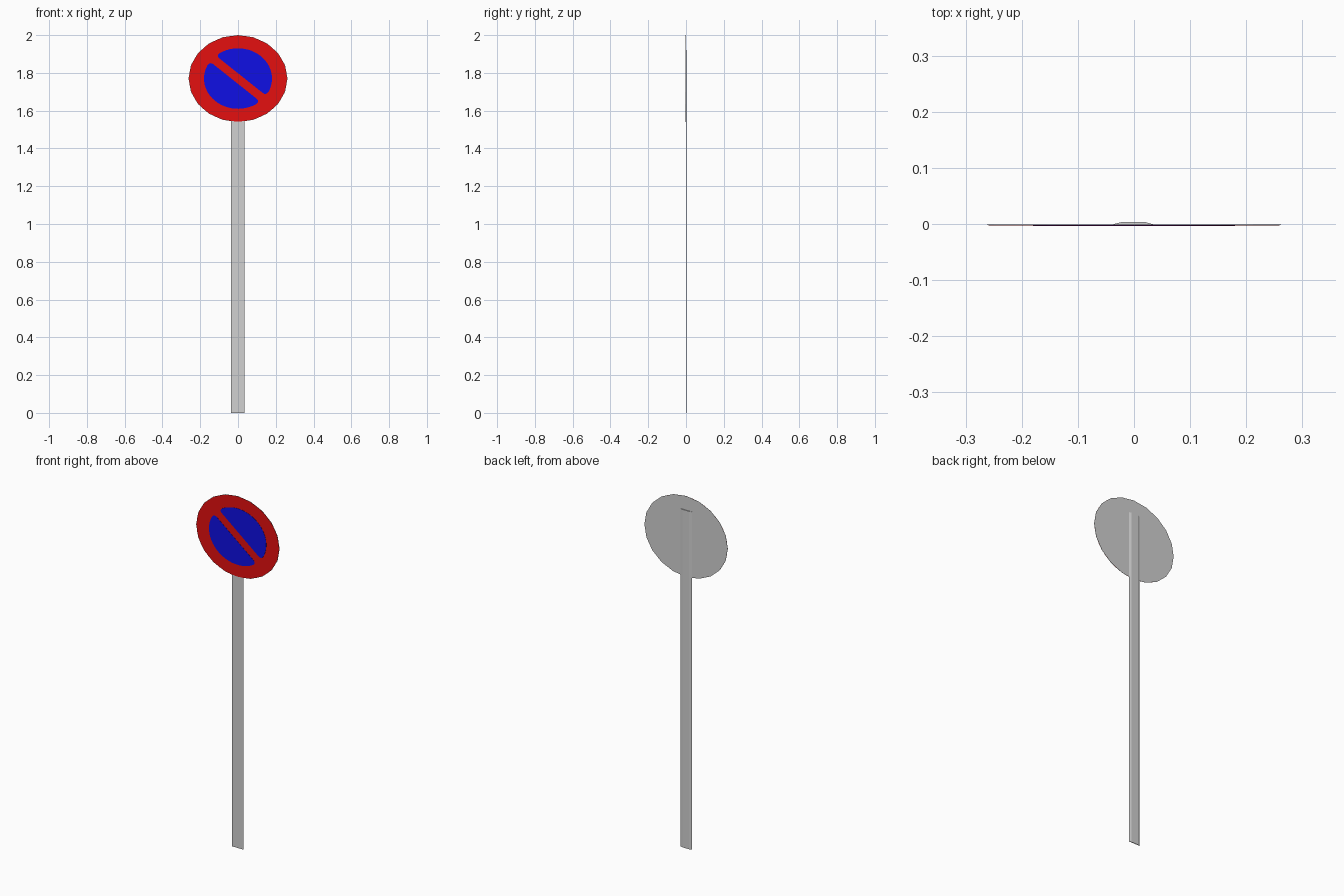
import bpy, bmesh, math
from math import sin, cos, pi

if "Cube" in bpy.data.objects:
    bpy.data.objects.remove(bpy.data.objects["Cube"])

CZ = 1.77  # height of the sign's centre


def material(name, rgb):
    m = bpy.data.materials.new(name)
    m.diffuse_color = (*rgb, 1)
    m.use_nodes = True
    m.node_tree.nodes["Principled BSDF"].inputs["Base Color"].default_value = m.diffuse_color
    return m


GREY = material("galvanised grey", (0.64, 0.64, 0.64))
RED = material("sign red", (0.78, 0.005, 0.005))
BLUE = material("sign blue", (0.005, 0.005, 0.78))


def prism(name, outline, vec, mat):
    """Closed solid: a 3D outline extruded along vec."""
    bm = bmesh.new()
    face = bm.faces.new([bm.verts.new(p) for p in outline])
    new = bmesh.ops.extrude_face_region(bm, geom=[face])["geom"]
    bmesh.ops.translate(bm, vec=vec, verts=[v for v in new if isinstance(v, bmesh.types.BMVert)])
    bmesh.ops.recalc_face_normals(bm, faces=bm.faces)
    me = bpy.data.meshes.new(name)
    bm.to_mesh(me)
    bm.free()
    me.materials.append(mat)
    ob = bpy.data.objects.new(name, me)
    bpy.context.collection.objects.link(ob)
    return ob


def plate(name, pts, front, back, mat):
    """Thin upright plate from x, z points around the sign's centre."""
    return prism(name, [(x, front, CZ + z) for x, z in pts], (0, back - front, 0), mat)


def ellipse(rx, rz, n):
    return [(rx * cos(2 * pi * i / n), rz * sin(2 * pi * i / n)) for i in range(n)]


# post: shallow bowed strip behind the sign
section = [(-0.037, -0.0005), (0.034, -0.0005), (0.02, 0.0035), (-0.022, 0.0035)]
prism("post", [(x, y, 0) for x, y in section], (0, 0, 1.92), GREY)

# sign: grey backing and red face
plate("backing_plate", ellipse(0.262, 0.23, 20), -0.0015, -0.0005, GREY)
plate("red_face", ellipse(0.259, 0.2275, 40), -0.0025, -0.0015, RED)

# blue lobes: two halves of an ellipse, parted by the diagonal red bar
RX, RZ, HALF_BAR, TILT = 0.18, 0.16, 0.022, math.radians(38.5)
ax, az = RX * sin(TILT), RZ * cos(TILT)
mid = math.atan2(az, ax)
half = math.acos(HALF_BAR / math.hypot(ax, az))


def lobe(sign):
    def on(t):
        return (RX * cos(t), RZ * sin(t))

    def lerp(a, b, f):
        return tuple(p + (q - p) * f for p, q in zip(a, b))

    def rounded(a, corner, b, n=4):
        return [lerp(lerp(a, corner, i / n), lerp(corner, b, i / n), i / n) for i in range(n + 1)]

    start, end = on(mid - half), on(mid + half)
    trim, n = 0.15, 24
    arc = [on(mid + (half - trim) * (2 * i / n - 1)) for i in range(n + 1)]
    pts = arc[:-1] + rounded(arc[-1], end, lerp(end, start, 0.07))
    pts += rounded(lerp(start, end, 0.07), start, arc[0])[:-1]
    return [(sign * x, sign * z) for x, z in pts]


for name, sign in (("blue_lobe_upper", 1), ("blue_lobe_lower", -1)):
    plate(name, lobe(sign), -0.0035, -0.0025, BLUE)
